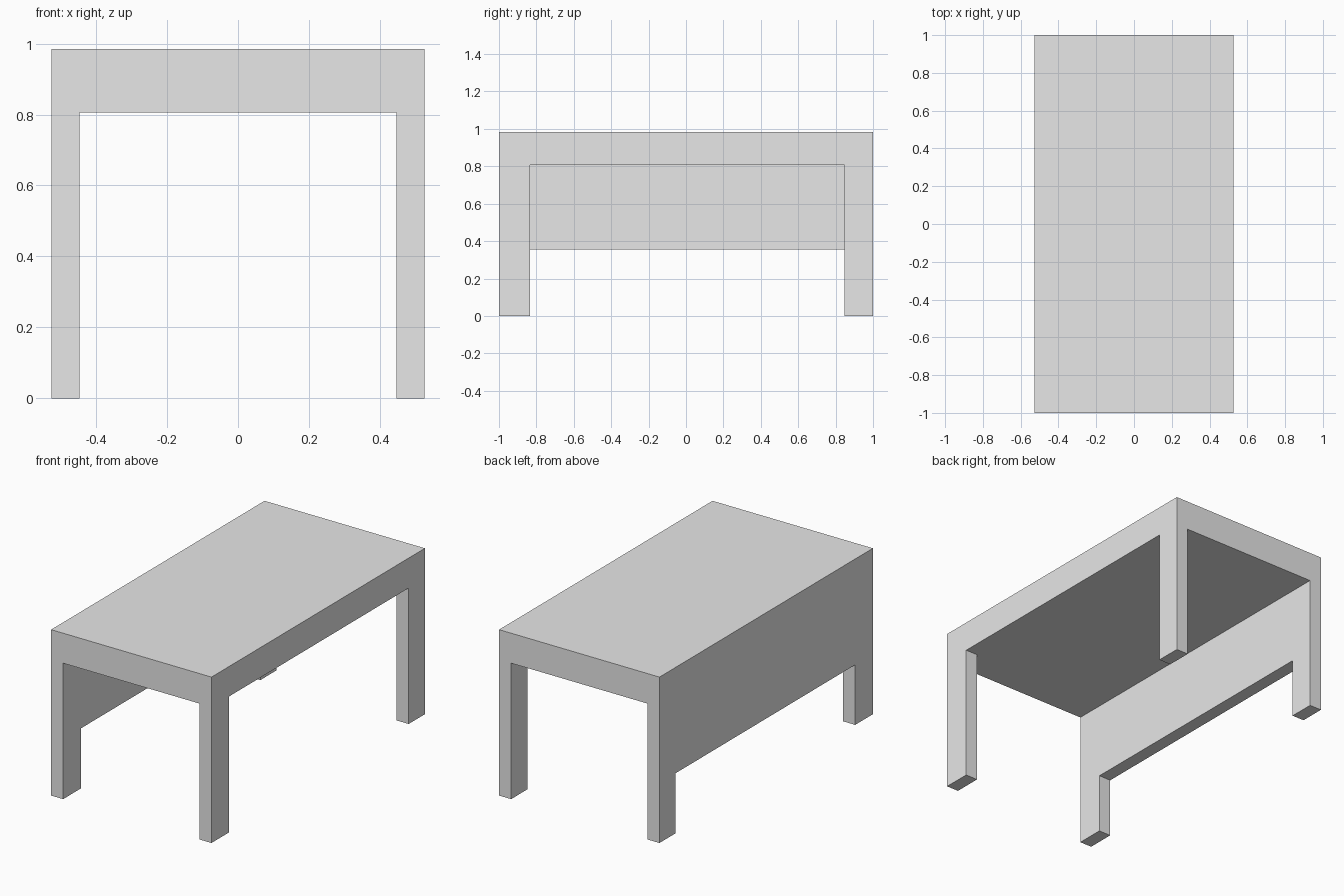
import bpy
import bmesh
from mathutils import Vector

cube = bpy.data.objects.get("Cube")
if cube:
    bpy.data.objects.remove(cube, do_unlink=True)

# Single plain grey finish
grey = bpy.data.materials.new("light_grey")
grey.use_nodes = True
colour = (0.8, 0.8, 0.8, 1)
grey.diffuse_color = colour
grey.node_tree.nodes["Principled BSDF"].inputs["Base Color"].default_value = colour


def box(name, low, high):
    """Flat-shaded box between two opposite corners."""
    low, high = Vector(low), Vector(high)
    bm = bmesh.new()
    bmesh.ops.create_cube(bm, size=1)
    bmesh.ops.scale(bm, vec=high - low, verts=bm.verts)
    bmesh.ops.translate(bm, vec=(low + high) / 2, verts=bm.verts)
    mesh = bpy.data.meshes.new(name)
    bm.to_mesh(mesh)
    bm.free()
    mesh.materials.append(grey)
    obj = bpy.data.objects.new(name, mesh)
    bpy.context.collection.objects.link(obj)
    return obj


HALF_X, INNER_X = 0.526, 0.447
FRONT_Y, BACK_Y = -0.834, 0.848      # inner faces of the legs
PANEL_Z, UNDER_Z, TOP_Z = 0.356, 0.806, 0.984

# Thick solid top
box("table_top", (-HALF_X, -1, UNDER_Z), (HALF_X, 1, TOP_Z))

# Legs flush with the corners, the front pair slightly deeper
for end, y0, y1 in (("front", -1, FRONT_Y), ("back", BACK_Y, 1)):
    for side, x0, x1 in (("left", INNER_X, HALF_X), ("right", -HALF_X, -INNER_X)):
        box(f"{end}_{side}_leg", (x0, y0, 0), (x1, y1, UNDER_Z))

# Modesty panel closing the upper part of one long side
box("side_panel", (-HALF_X, FRONT_Y, PANEL_Z), (-INNER_X, BACK_Y, UNDER_Z))
